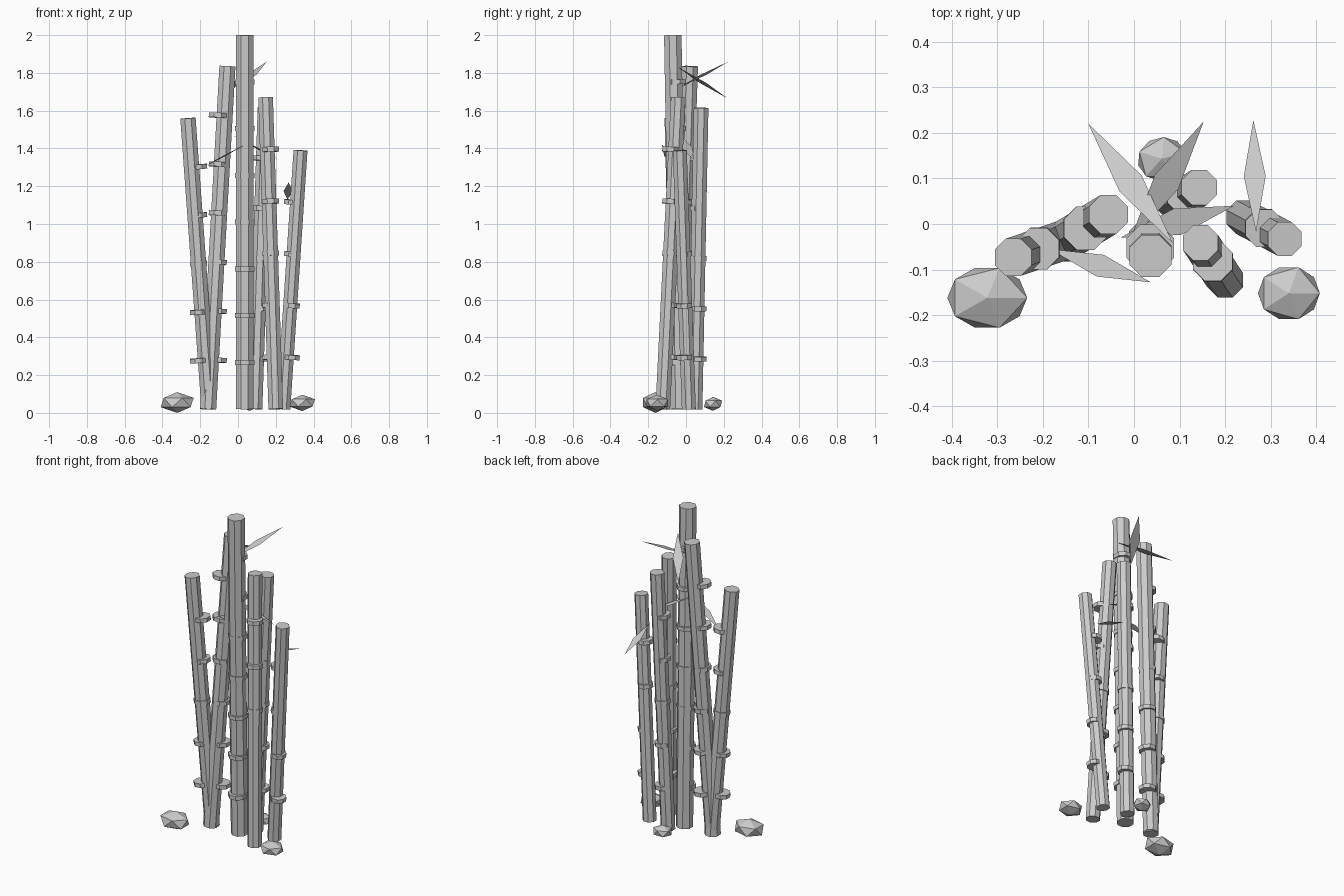
import bpy, bmesh, math
from mathutils import Vector, Matrix

if "Cube" in bpy.data.objects:
    bpy.data.objects.remove(bpy.data.objects["Cube"])

grey = bpy.data.materials.new("plain_grey")
grey.diffuse_color = (0.6, 0.6, 0.6, 1)
grey.use_nodes = True
grey.node_tree.nodes["Principled BSDF"].inputs["Base Color"].default_value = grey.diffuse_color


def finish(name, bm):
    mesh = bpy.data.meshes.new(name)
    bm.to_mesh(mesh)
    bm.free()
    mesh.materials.append(grey)
    obj = bpy.data.objects.new(name, mesh)
    bpy.context.collection.objects.link(obj)
    return obj


def drum(bm, centre, rot, radius, height):
    # eight-sided cylinder, flat side facing front
    m = Matrix.Translation(centre) @ rot @ Matrix.Rotation(math.pi / 8, 4, 'Z')
    bmesh.ops.create_cone(bm, cap_ends=True, segments=8, radius1=radius,
                          radius2=radius, depth=height, matrix=m)


def stalk(name, base, top, radius, segments):
    a, b = Vector(base), Vector(top)
    axis, mid = b - a, (a + b) / 2
    rot = Vector((0, 0, 1)).rotation_difference(axis).to_matrix().to_4x4()
    bm = bmesh.new()
    drum(bm, mid, rot, radius, axis.length)
    finish(name, bm)
    # joint rings stack straight up through the middle of the leaning stalk
    bm = bmesh.new()
    for i in range(1, segments):
        z = a.z + axis.z * i / segments
        drum(bm, Vector((mid.x, mid.y, z)), rot, radius * 1.12, 0.025)
    finish(name + "_rings", bm)


# stalks: base, top, radius, number of segments
stalk("tall_stalk", (.035, -.035, .02), (.036, -.07, 2.0), .05, 8)
stalk("inner_left_stalk", (-.158, -.04, .02), (-.056, .021, 1.835), .046, 7)
stalk("outer_left_stalk", (-.153, -.035, .02), (-.265, -.073, 1.56), .044, 6)
stalk("inner_right_stalk", (.2, -.123, .02), (.146, -.041, 1.67), .042, 6)
stalk("back_stalk", (.09, .048, .02), (.143, .08, 1.615), .042, 6)
stalk("outer_right_stalk", (.24, .015, .02), (.331, -.033, 1.39), .04, 5)


def leaf(name, base, tip, half_width):
    a, b = Vector(base), Vector(tip)
    side = (b - a).cross(Vector((0, 0, 1))).normalized() * half_width
    mid = (a + b) / 2
    bm = bmesh.new()
    bm.faces.new([bm.verts.new(p) for p in (a, mid + side, b, mid - side)])
    finish(name, bm)


# leaves: flat diamonds
leaf("leaf_top_left", (.085, -.042, 1.83), (-.10, .22, 1.665), .03)
leaf("leaf_top_right", (-.01, -.04, 1.72), (.153, .225, 1.86), .03)
leaf("leaf_far_right", (.268, -.018, 1.22), (.262, .228, 1.128), .024)
leaf("leaf_front_left", (-.185, -.055, 1.30), (.037, -.128, 1.42), .025)
leaf("leaf_mid_right", (-.03, -.03, 1.47), (.22, .04, 1.34), .03)


def rock(name, centre, size, turn):
    bm = bmesh.new()
    m = (Matrix.Translation(centre) @ Matrix.Rotation(math.radians(turn), 4, 'Z')
         @ Matrix.Diagonal((*size, 1)))
    bmesh.ops.create_icosphere(bm, subdivisions=1, radius=1, matrix=m)
    finish(name, bm)


# rocks around the foot
rock("left_rock", (-.322, -.162, .055), (.098, .077, .055), 0)
rock("right_rock", (.34, -.152, .053), (.076, .067, .043), 0)
rock("back_rock", (.061, .143, .048), (.06, .053, .037), 15)
